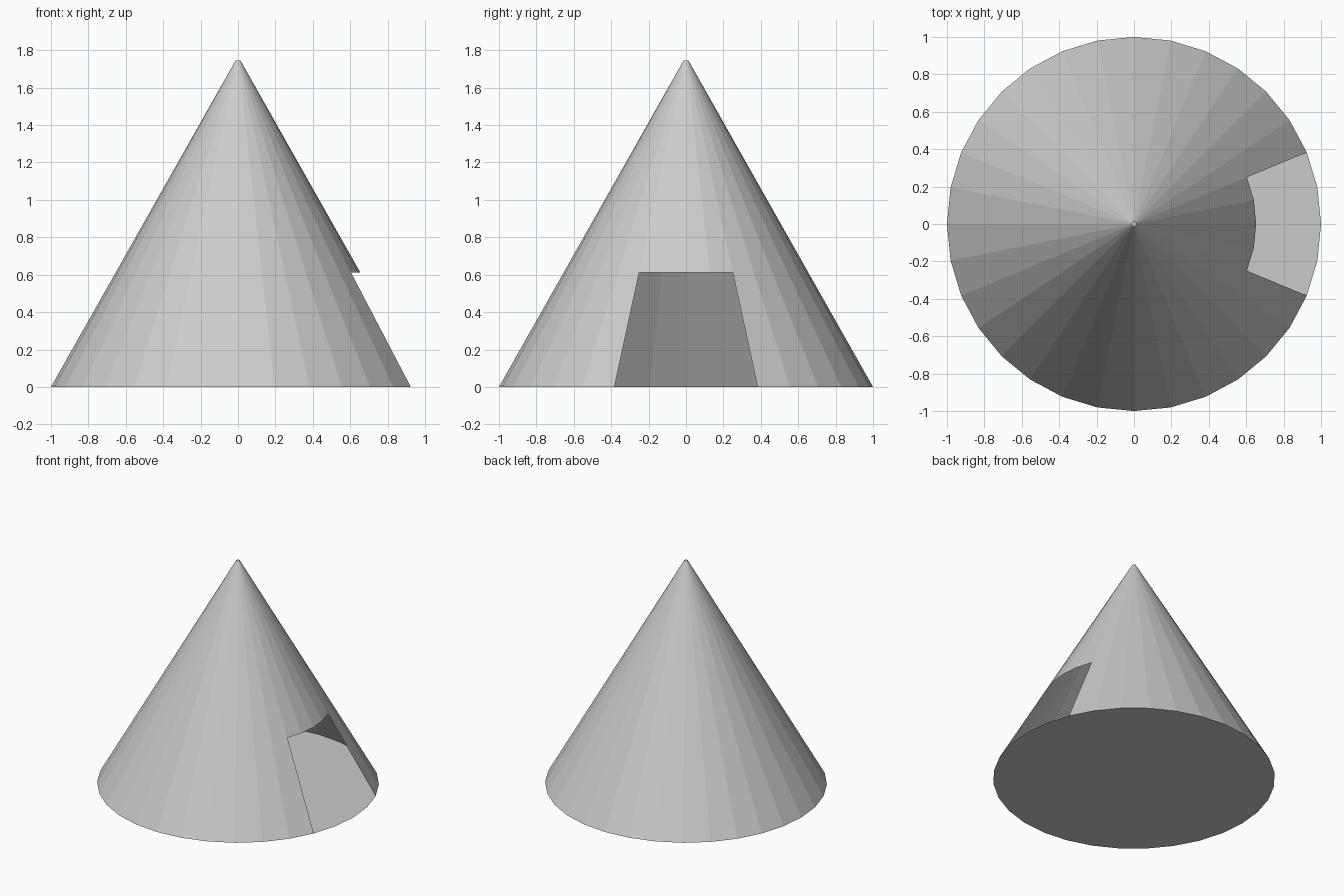
import bpy, bmesh
from math import cos, sin, tau

if "Cube" in bpy.data.objects:
    bpy.data.objects.remove(bpy.data.objects["Cube"])

SIDES = 32
# radius and height of each ring: base, top of the doorway, tip
TIP_R, TIP_Z, DOOR_Z = 0.013, 1.745, 0.613
door_r = 1 + (TIP_R - 1) * DOOR_Z / TIP_Z
profile = [(1.0, 0.0), (door_r, DOOR_Z), (TIP_R, TIP_Z)]

bm = bmesh.new()
rings = [[bm.verts.new((r * cos(tau * i / SIDES), r * sin(tau * i / SIDES), z))
          for i in range(SIDES)] for r, z in profile]

# thin tent wall, leaving the four lower panels on +x open as the doorway
doorway = {SIDES - 2, SIDES - 1, 0, 1}
for level in range(2):
    low, high = rings[level], rings[level + 1]
    for i in range(SIDES):
        if level == 0 and i in doorway:
            continue
        j = (i + 1) % SIDES
        bm.faces.new((low[i], low[j], high[j], high[i]))

# floor and small tip cap
bm.faces.new(rings[0][::-1])
bm.faces.new(rings[2])

mesh = bpy.data.meshes.new("cone_tent")
bm.to_mesh(mesh)
bm.free()
tent = bpy.data.objects.new("cone_tent", mesh)
bpy.context.collection.objects.link(tent)
